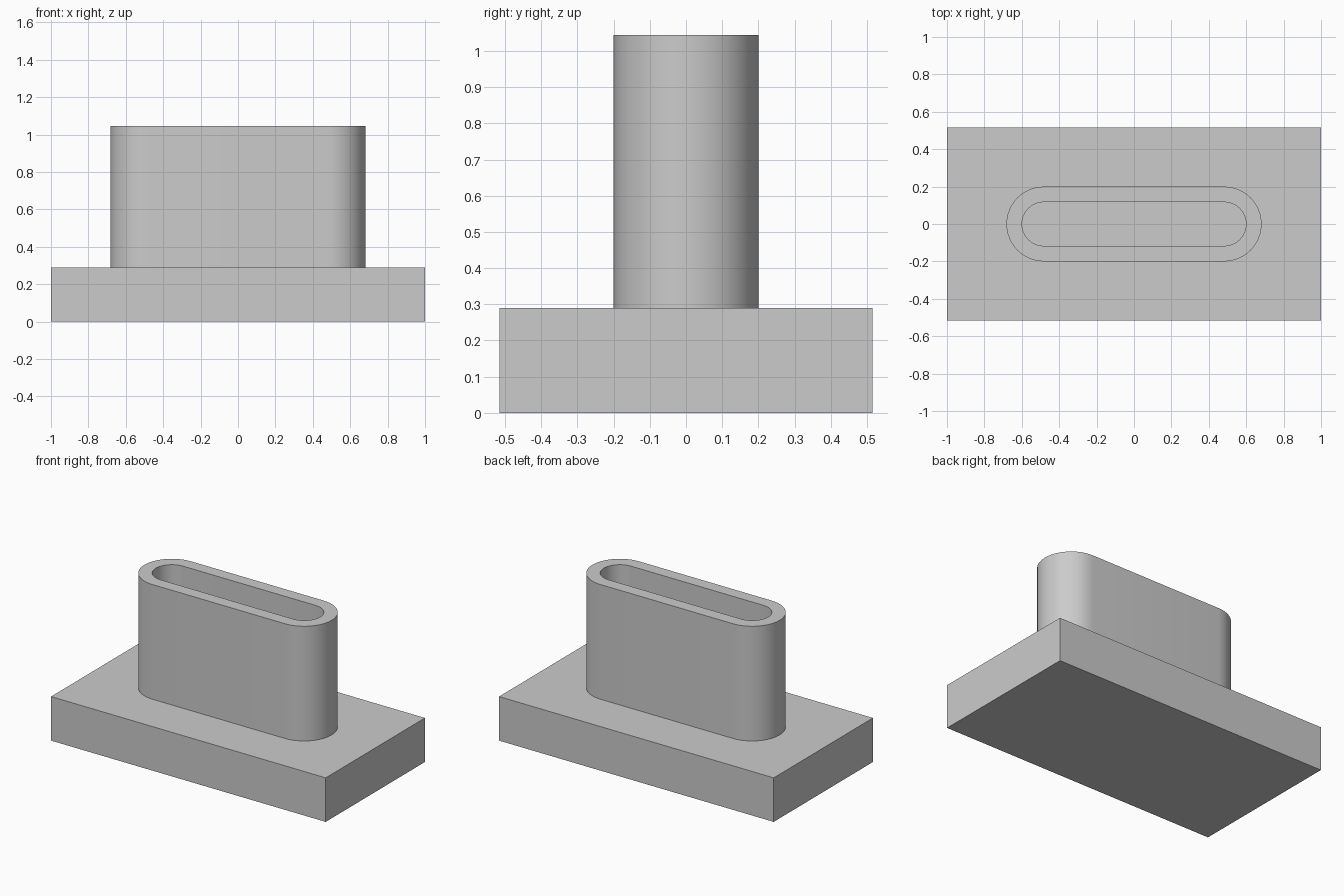
import bpy
import bmesh
from math import cos, sin, pi, radians

cube = bpy.data.objects.get("Cube")
if cube:
    bpy.data.objects.remove(cube, do_unlink=True)

BASE_TOP, TOP = 0.29, 1.045
ARC_STEPS = 24

grey = bpy.data.materials.new("light grey")
grey.use_nodes = True
colour = (0.6, 0.6, 0.6, 1)
grey.diffuse_color = colour
grey.node_tree.nodes["Principled BSDF"].inputs["Base Color"].default_value = colour


def slot_ring(bm, centre, radius, z):
    """Ring of vertices around a slot with two semicircular ends."""
    ring = []
    for side, start in ((1, -pi / 2), (-1, pi / 2)):
        for i in range(ARC_STEPS + 1):
            a = start + pi * i / ARC_STEPS
            ring.append(bm.verts.new((side * centre + radius * cos(a),
                                      radius * sin(a), z)))
    return ring


def bridge(bm, lower, upper):
    n = len(lower)
    for i in range(n):
        j = (i + 1) % n
        bm.faces.new((lower[i], lower[j], upper[j], upper[i]))


# Rectangular base slab
bpy.ops.mesh.primitive_cube_add(size=1, location=(0, 0, BASE_TOP / 2))
base = bpy.context.object
base.name = "base_slab"
base.scale = (2, 1.032, BASE_TOP)
bpy.ops.object.transform_apply(location=False, rotation=False, scale=True)
base.data.materials.append(grey)

# Hollow slot-shaped collar: outer wall, rim and inner wall
bm = bmesh.new()
rings = [slot_ring(bm, 0.482, r, z) for r, z in
         ((0.2, BASE_TOP), (0.2, TOP), (0.117, TOP), (0.117, BASE_TOP))]
for lower, upper in zip(rings, rings[1:] + rings[:1]):
    bridge(bm, lower, upper)
bmesh.ops.recalc_face_normals(bm, faces=bm.faces)
mesh = bpy.data.meshes.new("slot_collar")
bm.to_mesh(mesh)
bm.free()
mesh.materials.append(grey)
collar = bpy.data.objects.new("slot_collar", mesh)
bpy.context.collection.objects.link(collar)

bpy.ops.object.select_all(action='DESELECT')
collar.select_set(True)
bpy.context.view_layer.objects.active = collar
bpy.ops.object.shade_smooth_by_angle(angle=radians(30))
